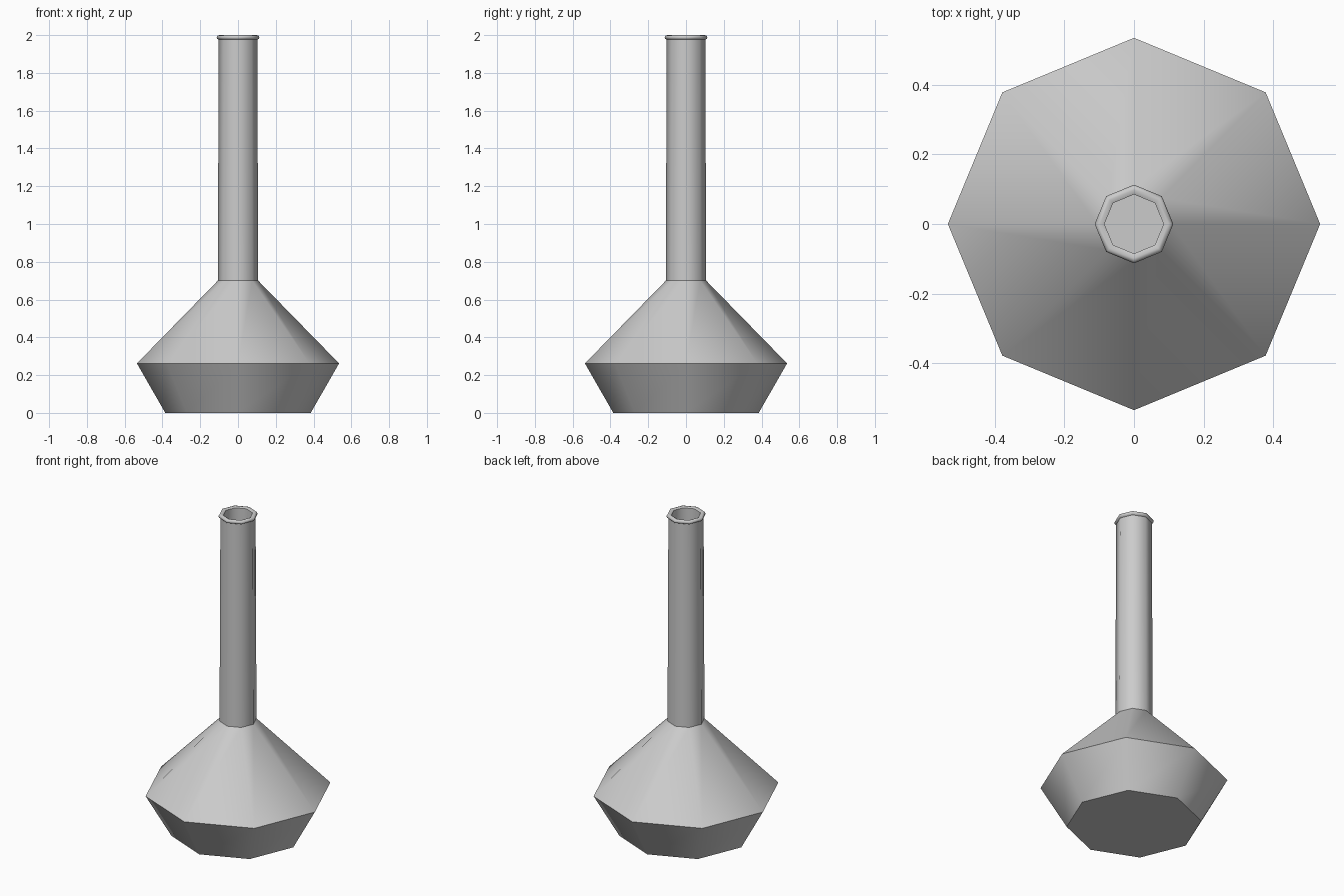
import bpy, bmesh, math

if "Cube" in bpy.data.objects:
    bpy.data.objects.remove(bpy.data.objects["Cube"])

SIDES = 8

# Profile from base centre up the outside, over the lip, down the inside:
# (radius, height, sharp ring)
PROFILE = [
    (0.385, 0.0, True), (0.535, 0.262, True), (0.107, 0.70, True),
    (0.102, 1.976, True), (0.111, 1.981, False), (0.113, 1.989, False),
    (0.108, 1.998, False), (0.098, 2.0, False), (0.085, 1.994, True),
    (0.087, 0.70, True), (0.505, 0.266, True), (0.37, 0.025, True),
]


def lathe(name, profile, sides):
    bm = bmesh.new()
    rings = []
    for r, z, _ in profile:
        rings.append([bm.verts.new((r * math.cos(i * math.tau / sides),
                                    r * math.sin(i * math.tau / sides), z))
                      for i in range(sides)])
    for low, high in zip(rings, rings[1:]):
        for i in range(sides):
            j = (i + 1) % sides
            bm.faces.new((low[i], low[j], high[j], high[i]))
    # Close the underside and the inner floor
    bm.faces.new(rings[0][::-1])
    bm.faces.new(rings[-1])
    bmesh.ops.recalc_face_normals(bm, faces=bm.faces)
    # Smooth around the sides, crisp at the profile corners
    for face in bm.faces:
        face.smooth = len(face.verts) == 4
    for ring, (_, _, sharp) in zip(rings, profile):
        if sharp:
            for i in range(sides):
                bm.edges.get((ring[i], ring[(i + 1) % sides])).smooth = False
    mesh = bpy.data.meshes.new(name)
    bm.to_mesh(mesh)
    bm.free()
    obj = bpy.data.objects.new(name, mesh)
    bpy.context.collection.objects.link(obj)
    return obj


# Long-necked octagonal vase
lathe("vase", PROFILE, SIDES)
